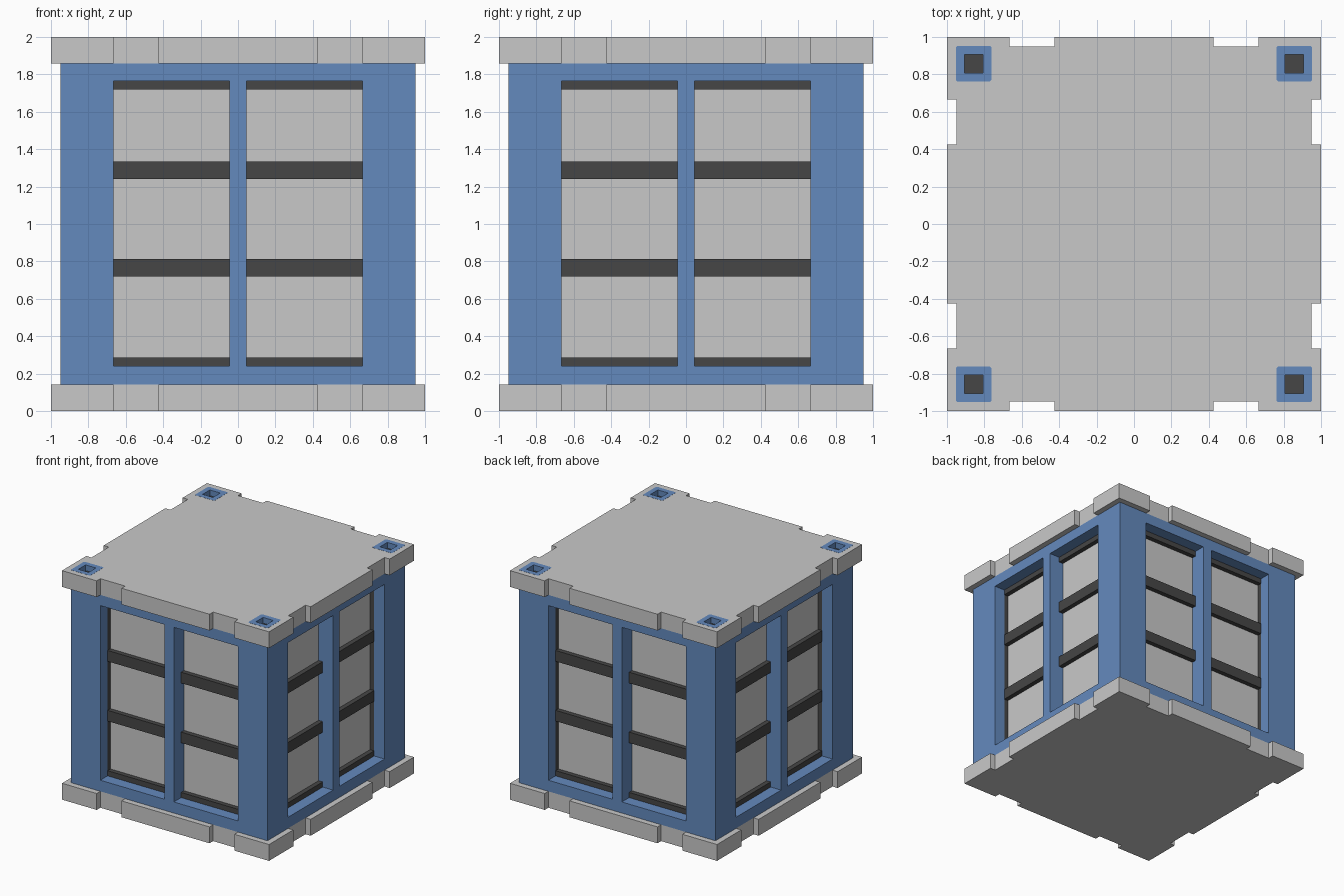
import bpy, bmesh, math
from mathutils import Matrix, Vector

if "Cube" in bpy.data.objects:
    bpy.data.objects.remove(bpy.data.objects["Cube"])


def material(name, rgb):
    m = bpy.data.materials.new(name)
    m.diffuse_color = (*rgb, 1)
    m.use_nodes = True
    m.node_tree.nodes["Principled BSDF"].inputs["Base Color"].default_value = m.diffuse_color
    return m


GREY = material("light grey", (0.584, 0.584, 0.584))
BLUE = material("blue", (0.127, 0.254, 0.515))
DARK = material("dark grey", (0.061, 0.061, 0.061))


def finish(bm, name, *mats):
    me = bpy.data.meshes.new(name)
    bm.to_mesh(me)
    bm.free()
    for m in mats:
        me.materials.append(m)
    ob = bpy.data.objects.new(name, me)
    bpy.context.collection.objects.link(ob)
    return ob


def add_box(bm, x0, x1, y0, y1, z0, z1):
    mat = Matrix.Translation(((x0 + x1) / 2, (y0 + y1) / 2, (z0 + z1) / 2))
    mat = mat @ Matrix.Diagonal((x1 - x0, y1 - y0, z1 - z0, 1))
    return bmesh.ops.create_cube(bm, size=1, matrix=mat)["verts"]


def turn(i):
    return Matrix.Rotation(i * math.pi / 2, 4, 'Z')


Z0, Z1 = 0.143, 1.858          # body between the plates
W0, W1 = 0.24, 1.765           # window bottom and top
B = 0.95                       # body half width
XS = [-B, -0.665, -0.045, 0.045, 0.665, B]
ZS = [Z0, W0, W1, Z1]
LIP, DEEP = 0.10, 0.14         # depth of blue lip and of grey panel
INNER = 0.095                  # socket half width


# Body: gridded walls with two sunken windows on each side
bm = bmesh.new()
for i in range(4):
    g = [[bm.verts.new(turn(i) @ Vector((x, -B, z))) for x in XS] for z in ZS]
    inward = turn(i) @ Vector((0, 1, 0))
    for r in range(3):
        for c in range(5):
            f = bm.faces.new((g[r][c], g[r][c + 1], g[r + 1][c + 1], g[r + 1][c]))
            if r == 1 and c in (1, 3):
                for step in (LIP, DEEP - LIP):
                    new = bmesh.ops.extrude_face_region(bm, geom=[f])["geom"]
                    bmesh.ops.delete(bm, geom=[f], context='FACES_ONLY')
                    f = next(e for e in new if isinstance(e, bmesh.types.BMFace))
                    bmesh.ops.translate(bm, verts=f.verts, vec=inward * step)
                # back panel grey, inner part of the outer jamb dark
                f.material_index = 1
                for e in f.edges:
                    mid = turn(-i) @ ((e.verts[0].co + e.verts[1].co) / 2)
                    if abs(mid.x) > 0.6:
                        for w in e.link_faces:
                            if w is not f:
                                w.material_index = 2
bmesh.ops.remove_doubles(bm, verts=bm.verts, dist=1e-4)
bmesh.ops.recalc_face_normals(bm, faces=bm.faces)
finish(bm, "window_body", BLUE, GREY, DARK)

# Dark horizontal bars inside the windows
bm = bmesh.new()
for i in range(4):
    for x0, x1 in ((-0.665, -0.045), (0.045, 0.665)):
        for z0, z1 in ((W0, 0.285), (0.718, 0.812), (1.24, 1.335), (1.72, W1)):
            vs = add_box(bm, x0, x1, -B + LIP, -B + DEEP, z0, z1)
            bmesh.ops.transform(bm, matrix=turn(i), verts=vs)
finish(bm, "window_bars", DARK)


# Notched plates at the bottom and top
def plate(name, z0, z1):
    side = [(-1, -1), (-.665, -1), (-.665, -B), (-.425, -B), (-.425, -1),
            (.425, -1), (.425, -B), (.665, -B), (.665, -1)]
    bm = bmesh.new()
    vs = [bm.verts.new(turn(i) @ Vector((x, y, z0))) for i in range(4) for x, y in side]
    f = bm.faces.new(vs)
    top = bmesh.ops.extrude_face_region(bm, geom=[f])["geom"]
    bmesh.ops.translate(bm, vec=(0, 0, z1 - z0),
                        verts=[v for v in top if isinstance(v, bmesh.types.BMVert)])
    bmesh.ops.recalc_face_normals(bm, faces=bm.faces)
    return finish(bm, name, GREY)


plate("bottom_plate", 0, Z0)
top_plate = plate("top_plate", Z1, 2)

# Corner pockets cut out of the top plate
CORNERS = [(sx * 0.857, sy * 0.857) for sx in (-1, 1) for sy in (-1, 1)]
bm = bmesh.new()
for x, y in CORNERS:
    add_box(bm, x - .09, x + .09, y - .09, y + .09, 1.93, 2.1)
cutter = finish(bm, "socket_cutter", GREY)
cutter.hide_render = True
cutter.hide_viewport = True
mod = top_plate.modifiers.new("pockets", 'BOOLEAN')
mod.object = cutter
mod.operation = 'DIFFERENCE'
mod.solver = 'EXACT'

# Blue square sockets with dark floors
bm = bmesh.new()
for x, y in CORNERS:
    vs = add_box(bm, x - INNER, x + INNER, y - INNER, y + INNER, 1.935, 2.001)
    bmesh.ops.bevel(bm, geom=[e for e in {e for v in vs for e in v.link_edges}
                              if abs(e.verts[0].co.z - e.verts[1].co.z) > .01],
                    offset=0.008, segments=1, affect='EDGES')
bm.normal_update()
for f in [f for f in bm.faces if f.normal.z > .9]:
    bmesh.ops.inset_region(bm, faces=[f], thickness=0.045)
    # square up the rim hole, then sink it
    c = f.calc_center_median()
    for v in f.verts:
        v.co.x = c.x + math.copysign(0.05, v.co.x - c.x)
        v.co.y = c.y + math.copysign(0.05, v.co.y - c.y)
    new = bmesh.ops.extrude_face_region(bm, geom=[f])["geom"]
    bmesh.ops.delete(bm, geom=[f], context='FACES_ONLY')
    floor = next(e for e in new if isinstance(e, bmesh.types.BMFace))
    bmesh.ops.translate(bm, verts=floor.verts, vec=(0, 0, -0.05))
    floor.material_index = 1
bmesh.ops.remove_doubles(bm, verts=bm.verts, dist=1e-4)
bmesh.ops.recalc_face_normals(bm, faces=bm.faces)
finish(bm, "corner_sockets", BLUE, DARK)
